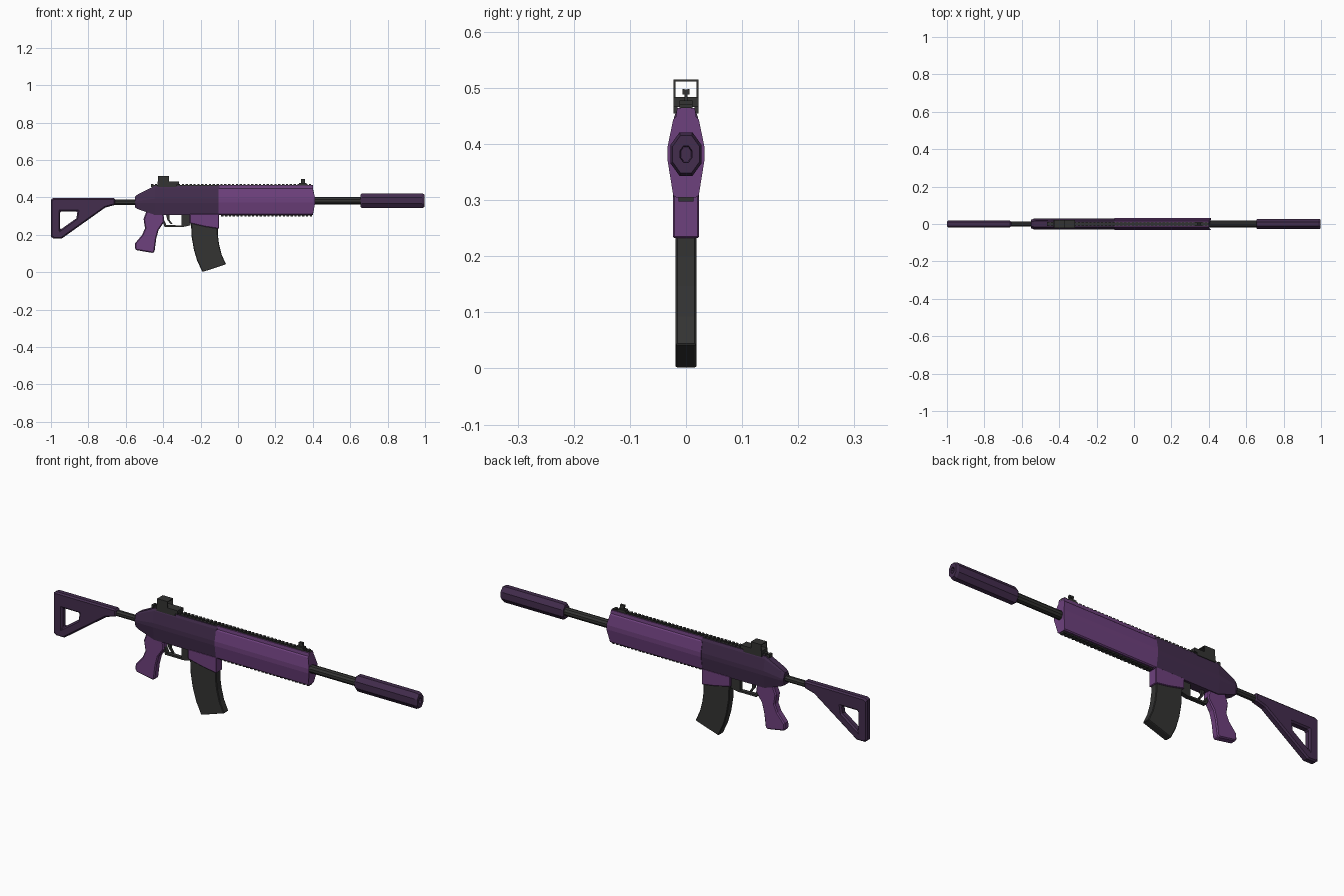
import bpy, bmesh, math


def material(name, rgb):
    m = bpy.data.materials.new(name)
    m.diffuse_color = (*rgb, 1)
    return m


PURPLE = material("purple", (0.155, 0.052, 0.205))
DARK = material("dark purple", (0.056, 0.026, 0.075))
GREY = material("charcoal", (0.033, 0.033, 0.032))


def finish(bm, name, mat, bevel=0):
    bmesh.ops.recalc_face_normals(bm, faces=bm.faces)
    me = bpy.data.meshes.new(name)
    bm.to_mesh(me)
    bm.free()
    me.materials.append(mat)
    ob = bpy.data.objects.new(name, me)
    bpy.context.collection.objects.link(ob)
    if bevel:
        b = ob.modifiers.new("chamfer", "BEVEL")
        b.width, b.segments = bevel, 1
        b.limit_method, b.angle_limit = "ANGLE", math.radians(60)
    return ob


def plate(name, loops, half, mat, bevel=0):
    """Side profile in x,z (outer loop, then holes) extruded to +-half in y."""
    bm = bmesh.new()
    for pts in loops:
        vs = [bm.verts.new((x, -half, z)) for x, z in pts]
        for i, v in enumerate(vs):
            bm.edges.new((v, vs[i - 1]))
    bmesh.ops.triangle_fill(bm, edges=bm.edges[:], use_beauty=True, use_dissolve=False)
    ext = bmesh.ops.extrude_face_region(bm, geom=bm.faces[:])["geom"]
    for v in ext:
        if isinstance(v, bmesh.types.BMVert):
            v.co.y = half
    return finish(bm, name, mat, bevel)


def loft(name, section, stations, mat):
    """Mirrored half section (y, t) swept through stations (x, low, high, width)."""
    full = section + [(-y, t) for y, t in reversed(section)]
    bm = bmesh.new()
    rings = [[bm.verts.new((x, y * w, lo + (hi - lo) * t)) for y, t in full]
             for x, lo, hi, w in stations]
    n = len(full)
    for a, b in zip(rings, rings[1:]):
        for i in range(n):
            j = (i + 1) % n
            bm.faces.new((a[i], a[j], b[j], b[i]))
    bm.faces.new(rings[0])
    bm.faces.new(rings[-1])
    return finish(bm, name, mat)


def add_box(bm, x0, x1, y0, y1, z0, z1):
    r = bmesh.ops.create_cube(bm, size=1)
    for v in r["verts"]:
        v.co = ((x0 + x1) / 2 + v.co.x * (x1 - x0),
                (y0 + y1) / 2 + v.co.y * (y1 - y0),
                (z0 + z1) / 2 + v.co.z * (z1 - z0))


def boxes(name, items, mat):
    bm = bmesh.new()
    for it in items:
        add_box(bm, *it)
    return finish(bm, name, mat)


def tube(name, rings, z, sides, mat, squash=1.0):
    """Rings of (x, radius) around the x axis."""
    bm = bmesh.new()
    prev = None
    for x, r in rings:
        ring = []
        for i in range(sides):
            a = 2 * math.pi * (i + 0.5) / sides
            ring.append(bm.verts.new((x, r * squash * math.cos(a), z + r * math.sin(a))))
        if prev:
            for i in range(sides):
                j = (i + 1) % sides
                bm.faces.new((prev[i], prev[j], ring[j], ring[i]))
        else:
            bm.faces.new(ring)
        prev = ring
    bm.faces.new(prev)
    return finish(bm, name, mat)


# Stock frame and its tube
plate("stock", [[(-1, 0.388), (-0.988, 0.396), (-0.656, 0.396), (-0.656, 0.36), (-0.71, 0.345),
                 (-0.942, 0.18), (-0.988, 0.18), (-1, 0.19)],
                [(-0.951, 0.325), (-0.858, 0.325), (-0.864, 0.288), (-0.951, 0.226)]],
      0.018, DARK, 0.007)
tube("stock_tube", [(-0.67, 0.015), (-0.53, 0.015)], 0.374, 8, GREY)

# Receiver
loft("receiver", [(0.016, 1), (0.021, 0.92), (0.030, 0.56), (0.030, 0.42), (0.022, 0)],
     [(-0.55, 0.345, 0.405, 0.75), (-0.535, 0.337, 0.416, 0.95),
      (-0.445, 0.306, 0.461, 1), (-0.10, 0.306, 0.461, 1)], DARK)

# Handguard with a nose that pushes forward at mid height
guard = loft("handguard", [(0.016, 1), (0.018, 0.9), (0.023, 0.87), (0.033, 0.56),
                           (0.033, 0.42), (0.023, 0.03), (0.018, 0)],
             [(-0.105, 0.305, 0.464, 1), (0.40, 0.305, 0.464, 1)], PURPLE)
for v in guard.data.vertices:
    if v.co.x > 0.3 and abs(v.co.z - 0.385) < 0.03:
        v.co.x += 0.013

# Barrel and muzzle tube with recessed bore
tube("barrel", [(0.38, 0.020), (0.68, 0.020)], 0.382, 10, GREY)
tube("suppressor", [(0.655, 0.036), (0.663, 0.042), (0.985, 0.042), (0.998, 0.036),
                    (0.998, 0.016), (0.96, 0.014)], 0.382, 8, DARK, 0.72)

# Top and bottom accessory rails
boxes("top_rail", [(-0.465, 0.40, -0.009, 0.009, 0.455, 0.4655)] +
      [(-0.465 + 0.0206 * i, -0.453 + 0.0206 * i, -0.012, 0.012, 0.458, 0.471) for i in range(42)],
      GREY)
boxes("bottom_rail", [(-0.09, 0.395, -0.009, 0.009, 0.302, 0.31)] +
      [(-0.09 + 0.0206 * i, -0.078 + 0.0206 * i, -0.013, 0.013, 0.298, 0.31) for i in range(24)],
      GREY)

# Open reflex sight: base, lower body and hollow window frame
boxes("rear_sight", [(-0.43, -0.315, -0.022, 0.022, 0.466, 0.484),
                     (-0.43, -0.33, -0.022, -0.015, 0.454, 0.468),
                     (-0.43, -0.33, 0.015, 0.022, 0.454, 0.468),
                     (-0.427, -0.37, -0.022, -0.0185, 0.482, 0.515),
                     (-0.427, -0.37, 0.0185, 0.022, 0.482, 0.515),
                     (-0.427, -0.37, -0.022, 0.022, 0.5115, 0.515)], GREY)

# Front sight
boxes("front_sight", [(0.325, 0.365, -0.012, 0.012, 0.464, 0.478),
                      (0.336, 0.358, -0.003, 0.003, 0.475, 0.497),
                      (0.336, 0.358, -0.006, -0.003, 0.488, 0.498),
                      (0.336, 0.358, 0.003, 0.006, 0.488, 0.498)], GREY)

# Magazine well and curved magazine
plate("magazine_well", [[(-0.258, 0.312), (-0.102, 0.312), (-0.102, 0.232), (-0.175, 0.243),
                         (-0.258, 0.262)]], 0.0235, PURPLE, 0.003)
plate("magazine", [[(-0.252, 0.28), (-0.108, 0.28), (-0.108, 0.20), (-0.101, 0.147),
                    (-0.087, 0.093), (-0.064, 0.042), (-0.19, 0.001), (-0.218, 0.06),
                    (-0.236, 0.12), (-0.248, 0.19)]], 0.0185, GREY, 0.003)

# Pistol grip
plate("grip", [[(-0.49, 0.325), (-0.40, 0.325), (-0.394, 0.27), (-0.425, 0.225), (-0.437, 0.18),
                (-0.446, 0.112), (-0.453, 0.102), (-0.545, 0.118), (-0.552, 0.13), (-0.55, 0.155),
                (-0.512, 0.2), (-0.497, 0.235), (-0.505, 0.285)]], 0.018, PURPLE, 0.006)

# Trigger guard, trigger and magazine catch
plate("trigger_guard", [[(-0.41, 0.285), (-0.398, 0.285), (-0.383, 0.252), (-0.30, 0.25),
                         (-0.30, 0.242), (-0.392, 0.242)]], 0.010, GREY)
plate("trigger", [[(-0.385, 0.31), (-0.365, 0.31), (-0.366, 0.28), (-0.35, 0.257),
                   (-0.36, 0.257), (-0.378, 0.28)]], 0.005, GREY)
plate("magazine_catch", [[(-0.302, 0.312), (-0.255, 0.312), (-0.255, 0.25), (-0.292, 0.242),
                          (-0.302, 0.242)]], 0.011, GREY)
